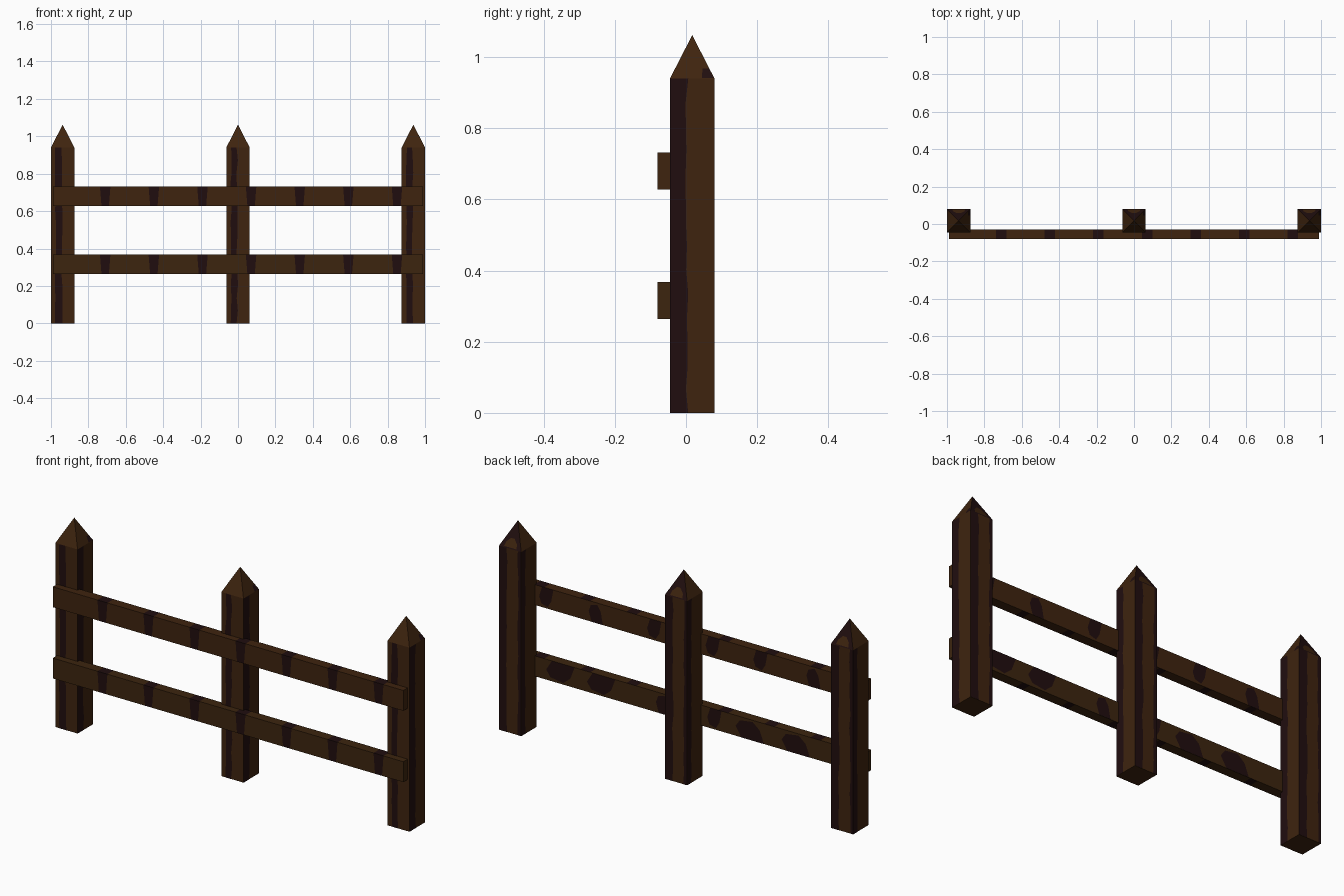
import bpy, bmesh, random
from mathutils import Vector

random.seed(4)
cube = bpy.data.objects.get("Cube")
if cube:
    bpy.data.objects.remove(cube, do_unlink=True)


def material(name, rgb):
    m = bpy.data.materials.new(name)
    m.use_nodes = True
    m.diffuse_color = (*rgb, 1)
    m.node_tree.nodes["Principled BSDF"].inputs["Base Color"].default_value = (*rgb, 1)
    return m


brown = material("brown wood", (0.049, 0.0175, 0.0046))
olive = material("olive brown wood", (0.046, 0.0185, 0.0046))
dark = material("dark grain", (0.0145, 0.0043, 0.0045))

HALF, SHOULDER, TIP = 0.0625, 0.94, 1.062
POST_Y = 0.0175
EPS = 0.0008


def finish(bm, name, mats):
    mesh = bpy.data.meshes.new(name)
    bm.to_mesh(mesh)
    bm.free()
    for m in mats:
        mesh.materials.append(m)
    ob = bpy.data.objects.new(name, mesh)
    bpy.context.collection.objects.link(ob)
    return ob


def plate(bm, points, normal, mat):
    """Flat painted patch facing along the normal."""
    f = bm.faces.new([bm.verts.new(p) for p in points])
    f.normal_update()
    if f.normal.dot(normal) < 0:
        f.normal_flip()
    f.material_index = mat


def half_width(z):
    return HALF * min(1, (TIP - z) / (TIP - SHOULDER))


def on_post(n, u, z):
    """Point just off the side of a post, u measured along +x or +y."""
    along = Vector((abs(n.y), abs(n.x), 0))
    return n * (half_width(z) + EPS) + along * u + Vector((0, 0, z))


def grain(bm, n, u0, u1):
    """Full-height dark band whose inner edges waver."""
    steps = 14

    def edge(u):
        wave = 0 if abs(u) >= HALF else 0.004
        return [on_post(n, u + random.uniform(-wave, wave), SHOULDER * i / steps)
                for i in range(steps + 1)]
    plate(bm, edge(u0) + edge(u1)[::-1], n, 1)


FRONT, BACK = Vector((0, -1, 0)), Vector((0, 1, 0))
RIGHT, LEFT = Vector((-1, 0, 0)), Vector((1, 0, 0))


def make_post(name, x):
    bm = bmesh.new()
    # square shaft with a pyramid point
    base = [bm.verts.new((a * HALF, b * HALF, 0))
            for a, b in ((-1, -1), (1, -1), (1, 1), (-1, 1))]
    top = [bm.verts.new((v.co.x, v.co.y, SHOULDER)) for v in base]
    apex = bm.verts.new((0, 0, TIP))
    bm.faces.new(base[::-1])
    for i in range(4):
        j = (i + 1) % 4
        bm.faces.new((base[i], base[j], top[j], top[i]))
        cap = bm.faces.new((top[i], top[j], apex))
        cap.material_index = 1 if i == 2 else 0
    # grain bands down each side
    grain(bm, FRONT, -0.038, -0.004)
    grain(bm, LEFT, -HALF, -0.015)
    grain(bm, BACK, 0.018, HALF)
    grain(bm, BACK, -HALF, -0.045)
    grain(bm, RIGHT, 0.03, HALF)
    # patches on the point
    plate(bm, [on_post(LEFT, u, z) for u, z in
               ((0.027, 0.941), (0.06, 0.941), (0.047, 0.968), (0.029, 0.968))], LEFT, 1)
    plate(bm, [on_post(BACK, u, z) for u, z in
               ((-0.035, 0.945), (0.035, 0.945), (0.03, 0.965),
                (0.01, 0.985), (-0.01, 0.985), (-0.03, 0.965))], BACK, 0)
    ob = finish(bm, name, [brown, dark])
    ob.location = (x, POST_Y, 0)


for name, x in (("right_post", -0.9375), ("middle_post", 0), ("left_post", 0.9375)):
    make_post(name, x)

RAIL_X, RAIL_H = 0.99, 0.104
BANDS = [-0.71 + 0.26 * i for i in range(7)]


def make_rail(name, z, mat, spots):
    bm = bmesh.new()
    bmesh.ops.create_cube(bm, size=1)
    for v in bm.verts:
        v.co = Vector((v.co.x * 2 * RAIL_X, v.co.y * 0.05 - 0.055, v.co.z * RAIL_H))
    # slanted cuts make the dark bands, wider at the top
    for x in BANDS:
        for side in (-1, 1):
            bmesh.ops.bisect_plane(bm, geom=bm.verts[:] + bm.edges[:] + bm.faces[:],
                                   plane_co=(x + side * 0.024, 0, 0),
                                   plane_no=(1, 0, -side * 0.08))
    bm.normal_update()
    for f in bm.faces:
        c = f.calc_center_median()
        banded = any(abs(c.x - x) < 0.02 for x in BANDS)
        f.material_index = int(banded and f.normal.y < 0.5 and abs(f.normal.x) < 0.5)
    # ragged spots on the back
    for x, w in spots:
        rise = random.choice((-1, 1))
        outline = ((-w, -0.5), (0.6 * w, -0.5), (w, 0), (0.7 * w, 0.32),
                   (-0.2 * w, 0.42), (-0.7 * w, 0.1))
        plate(bm, [Vector((x + u, -0.03 + EPS, rise * v * RAIL_H)) for u, v in outline],
              BACK, 1)
    ob = finish(bm, name, [mat, dark])
    ob.location.z = z


make_rail("upper_rail", 0.68, brown,
          [(x, 0.04) for x in (0.81, 0.53, 0.2, -0.13, -0.4, -0.7)])
make_rail("lower_rail", 0.316, olive,
          [(0.73, 0.08), (0.5, 0.08), (0.15, 0.04), (-0.14, 0.04), (-0.34, 0.08), (-0.6, 0.08)])
